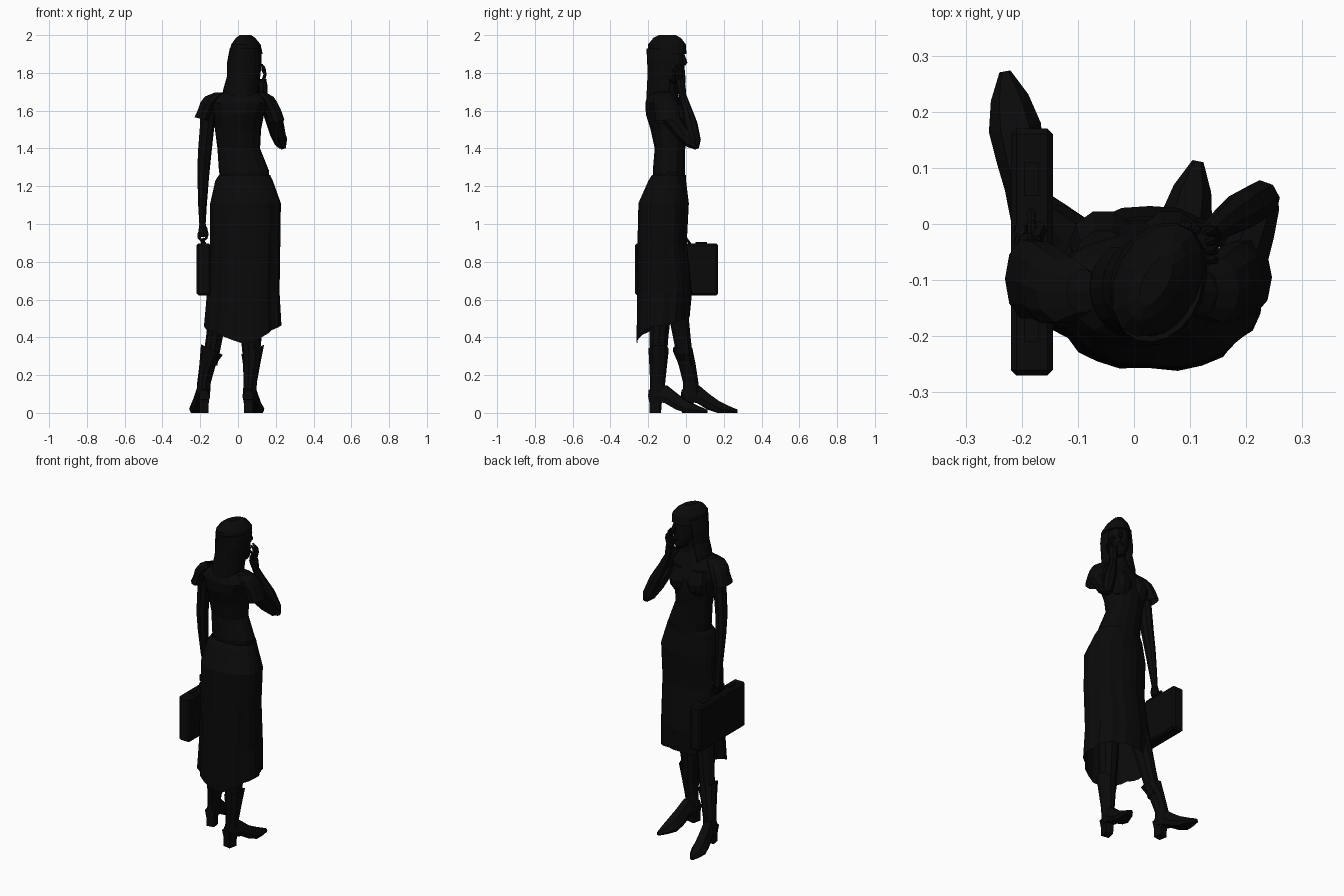
import bpy, bmesh
from math import sin, cos, pi, tau, radians
from mathutils import Vector, Matrix

black = bpy.data.materials.new("black")
black.diffuse_color = (0.003, 0.003, 0.003, 1)


def add(name, bm):
    me = bpy.data.meshes.new(name)
    bm.to_mesh(me)
    bm.free()
    me.materials.append(black)
    ob = bpy.data.objects.new(name, me)
    bpy.context.collection.objects.link(ob)
    return ob


def skin(name, rings, closed=True, caps=True):
    """Bridge rows of points into one flat shaded mesh."""
    bm = bmesh.new()
    rows = [[bm.verts.new(p) for p in r] for r in rings]
    n = len(rows[0])
    for a, b in zip(rows, rows[1:]):
        for i in range(n if closed else n - 1):
            j = (i + 1) % n
            bm.faces.new((a[i], a[j], b[j], b[i]))
    if caps:
        bm.faces.new(rows[0])
        bm.faces.new(rows[-1])
    bmesh.ops.recalc_face_normals(bm, faces=bm.faces)
    return add(name, bm)


def loft(name, stack, n=10, caps=True, tilt=0):
    """Stack of level ellipses (x, y, z, rx, ry); tilt raises one side of the last."""
    rings = []
    for k, (x, y, z, rx, ry) in enumerate(stack):
        t = tilt if k == len(stack) - 1 else 0
        rings.append([(x + rx * cos(a), y + ry * sin(a), z + t * cos(a))
                      for a in (tau * i / n for i in range(n))])
    return skin(name, rings, caps=caps)


def limb(name, pts, n=8):
    """Tube through points (x, y, z, radius)."""
    ps = [Vector(p[:3]) for p in pts]
    rings = []
    for k, p in enumerate(ps):
        d = (ps[min(k + 1, len(ps) - 1)] - ps[max(k - 1, 0)]).normalized()
        u = d.cross(Vector((0.9, 0.1, 0.05))).normalized()
        v = d.cross(u)
        rings.append([p + pts[k][3] * (u * cos(tau * i / n) + v * sin(tau * i / n)) for i in range(n)])
    return skin(name, rings)


def box(name, centre, size, bevel=0):
    bm = bmesh.new()
    bmesh.ops.create_cube(bm, size=1)
    for v in bm.verts:
        v.co = Vector([c + a * s for c, a, s in zip(centre, v.co, size)])
    if bevel:
        bmesh.ops.bevel(bm, geom=bm.edges[:], offset=bevel, segments=1, affect='EDGES')
    return add(name, bm)


# Torso, neck and bust
loft("torso", [(.035, -.09, 1.23, .125, .085), (.032, -.09, 1.28, .133, .088),
               (.004, -.085, 1.40, .113, .083), (0, -.09, 1.50, .122, .1),
               (.003, -.107, 1.58, .135, .108), (.01, -.12, 1.64, .16, .098),
               (.012, -.122, 1.675, .135, .085), (.02, -.118, 1.71, .08, .066),
               (.03, -.105, 1.74, .047, .05), (.037, -.095, 1.80, .042, .046)], 14)
for side, x in (("left", -.055), ("right", .065)):
    loft("bust_" + side, [(x, -.05, 1.48, .045, .04), (x, -.035, 1.52, .058, .055),
                          (x, -.035, 1.56, .06, .06), (x, -.06, 1.63, .05, .05)], 10)

# Long skirt with soft folds and a hem that dips to a point at the back
N = 28
skirt = []
levels = [(.035, -.09, 1.26, .135, .09), (.032, -.1, 1.23, .152, .1), (.04, -.12, 1.11, .187, .135),
          (.038, -.128, .9, .186, .132), (.028, -.115, .64, .192, .147), (.025, -.123, 0, .205, .142)]
for k, (x, y, z, rx, ry) in enumerate(levels):
    ring = []
    for i in range(N):
        a = tau * i / N
        c, s = cos(a), sin(a)
        fold = 1 - (.012 * k if i % 4 == 1 else 0)
        if c < 0 and s < 0:
            fold -= .03 * k * abs(c * s)
        hem = .36 + (.115 if c > .1 else .075) * abs(c - .1)
        if s > -.01:
            hem = max(hem, .46 + .045 * s)
        sx = (abs(c) ** .9) * (1 if c > 0 else -1)
        sy = (abs(s) ** .9) * (1 if s > 0 else -1)
        ring.append((x + rx * sx * fold, y + ry * sy * fold, z or hem))
    skirt.append(ring)
skin("skirt", skirt, caps=False)

# Flared cap sleeves
loft("sleeve_left", [(-.09, -.12, 1.697, .03, .04), (-.125, -.118, 1.675, .05, .06), (-.15, -.11, 1.645, .048, .07),
                     (-.168, -.1, 1.605, .044, .072), (-.19, -.098, 1.555, .04, .074)], 10, False, -.01)
loft("sleeve_right", [(.115, -.12, 1.695, .035, .045), (.145, -.118, 1.673, .043, .06), (.165, -.108, 1.64, .045, .068),
                      (.182, -.1, 1.605, .045, .07), (.203, -.095, 1.54, .043, .07)], 10, False, .01)

# Straight arm with hand gripping the case
limb("arm_left", [(-.155, -.105, 1.62, .042), (-.165, -.1, 1.5, .038), (-.177, -.095, 1.37, .036),
                  (-.184, -.08, 1.25, .031), (-.188, -.06, 1.1, .023), (-.188, -.045, 1.0, .017),
                  (-.186, -.04, .955, .025), (-.186, -.04, .93, .02)])
for i in range(4):
    y = -.07 + .02 * i
    limb("finger_left", [(-.203, y, .955, .011), (-.205, y, .925, .01), (-.192, y, .91, .009),
                         (-.172, y, .92, .008)], 5)
limb("thumb_left", [(-.175, -.03, .98, .012), (-.165, -.01, .945, .01), (-.17, 0, .92, .007)], 5)

# Bent arm with hand raised to the face
limb("upper_arm_right", [(.165, -.11, 1.63, .045), (.19, -.08, 1.56, .047), (.21, -.02, 1.48, .041),
                         (.226, .03, 1.432, .034), (.234, .055, 1.415, .022)])
limb("forearm_right", [(.24, .055, 1.4, .014), (.228, .045, 1.44, .034), (.195, .025, 1.53, .036),
                       (.157, .0, 1.62, .026), (.136, -.018, 1.68, .02), (.13, -.028, 1.73, .026),
                       (.128, -.034, 1.765, .022)])
for i in range(4):
    y, top = -.064 + .017 * i, (1.82, 1.84, 1.845, 1.83)[i]
    limb("finger_right", [(.131, y, 1.75, .01), (.143, y, 1.79, .009), (.139, y, top - .02, .008),
                          (.126, y - .004, top, .005)], 5)
limb("thumb_right", [(.126, -.02, 1.72, .012), (.112, -.012, 1.75, .009), (.105, -.016, 1.78, .006)], 5)

# Head, nose and lips
head = [
    loft("head", [(.044, -.035, 1.742, .018, .022), (.043, -.05, 1.765, .042, .047), (.042, -.07, 1.81, .06, .068),
                  (.042, -.08, 1.87, .066, .08), (.041, -.086, 1.93, .066, .085), (.04, -.095, 1.97, .05, .06)], 12),
    loft("nose", [(.042, -.001, 1.84, .012, .01), (.042, .008, 1.855, .012, .014), (.042, -.006, 1.9, .006, .01)], 6),
    loft("lips", [(.042, -.008, 1.79, .014, .006), (.042, -.004, 1.803, .02, .01),
                  (.042, -.009, 1.815, .014, .006)], 6)]

# Hair: crown plus a long curtain open at the face
head.append(loft("hair_crown", [(.042, -.098, 1.9, .083, .108), (.042, -.1, 1.95, .07, .108),
                                (.04, -.1, 1.985, .04, .08), (.04, -.1, 2.0, .022, .05)], 14))
curtain = []
M = 15
for x, y, z, rx, ry in [(.042, -.107, 1.93, .076, .1), (.038, -.112, 1.86, .086, .09), (.034, -.116, 1.78, .083, .086),
                        (.022, -.122, 1.71, .09, .087), (.018, -.128, 1.65, .088, .086), (.02, -.13, 1.58, .07, .08)]:
    row = []
    for i in range(M):
        a = radians(-90 + 126 * (2 * i / (M - 1) - 1))
        drop = .03 * (i % 2) if z < 1.6 else 0
        row.append((x + rx * cos(a), y + ry * sin(a), z - drop))
    curtain.append(row)
hair = skin("hair_curtain", curtain, closed=False, caps=False)
mod = hair.modifiers.new("thickness", 'SOLIDIFY')
mod.thickness = .01
mod.offset = 0

# Turn the head towards the raised hand
pivot = Matrix.Translation((.04, -.1, 0))
for ob, angle in [(o, -28) for o in head] + [(hair, -18)]:
    ob.data.transform(pivot @ Matrix.Rotation(radians(angle), 4, 'Z') @ pivot.inverted())

# Legs, boots with flared tops, and pointed heeled shoes
loft("leg_right", [(.07, -.148, .25, .04, .045), (.07, -.143, .4, .055, .052), (.085, -.12, .75, .07, .07)])
loft("leg_left", [(-.15, .0, .25, .04, .042), (-.122, -.025, .42, .045, .05), (-.07, -.075, .75, .065, .07)])
loft("boot_right", [(.06, -.15, .08, .036, .042), (.065, -.15, .16, .035, .042),
                    (.072, -.147, .26, .046, .05), (.078, -.145, .335, .06, .056)], 10, False, .025)
loft("boot_left", [(-.185, .03, .08, .036, .045), (-.18, .025, .16, .036, .043),
                   (-.16, .005, .26, .044, .048), (-.138, -.018, .335, .058, .054)], 10, False, -.028)
SHOE = [(0, .07, .12, .026), (.12, .065, .15, .036), (.3, .05, .145, .037), (.48, .018, .1, .043),
        (.66, 0, .062, .047), (.84, 0, .036, .034), (1, 0, .018, .01)]
for side, heel, toe in (("right", (.053, -.195), (.114, .112)), ("left", (-.178, -.022), (-.23, .272))):
    h = Vector((*heel, 0))
    d = Vector((*toe, 0)) - h
    w = Vector((d.y, -d.x, 0)).normalized()
    skin("shoe_" + side, [[h + d * t + w * hw * s + Vector((0, 0, lo + (hi - lo) * q))
                           for s, q in ((-.8, 0), (.8, 0), (1, .35), (.55, 1), (-.55, 1), (-1, .35))]
                          for t, lo, hi, hw in SHOE])
    skin("heel_" + side, [[h + d * t + w * hw * s + Vector((0, 0, z))
                           for t, s in ((t0, -1), (t0, 1), (t1, 1), (t1, -1))]
                          for z, t0, t1, hw in ((0, .02, .19, .024), (.05, .02, .2, .024), (.1, 0, .3, .031))])

# Briefcase with handle and latches
box("briefcase", (-.182, -.05, .76), (.075, .44, .275), .01)
limb("case_handle", [(-.183, -.12, .895, .008), (-.183, -.105, .92, .008), (-.183, .005, .92, .008),
                     (-.183, .02, .895, .008)], 6)
for y in (-.18, .08):
    box("case_latch", (-.183, y, .898), (.026, .06, .012))
